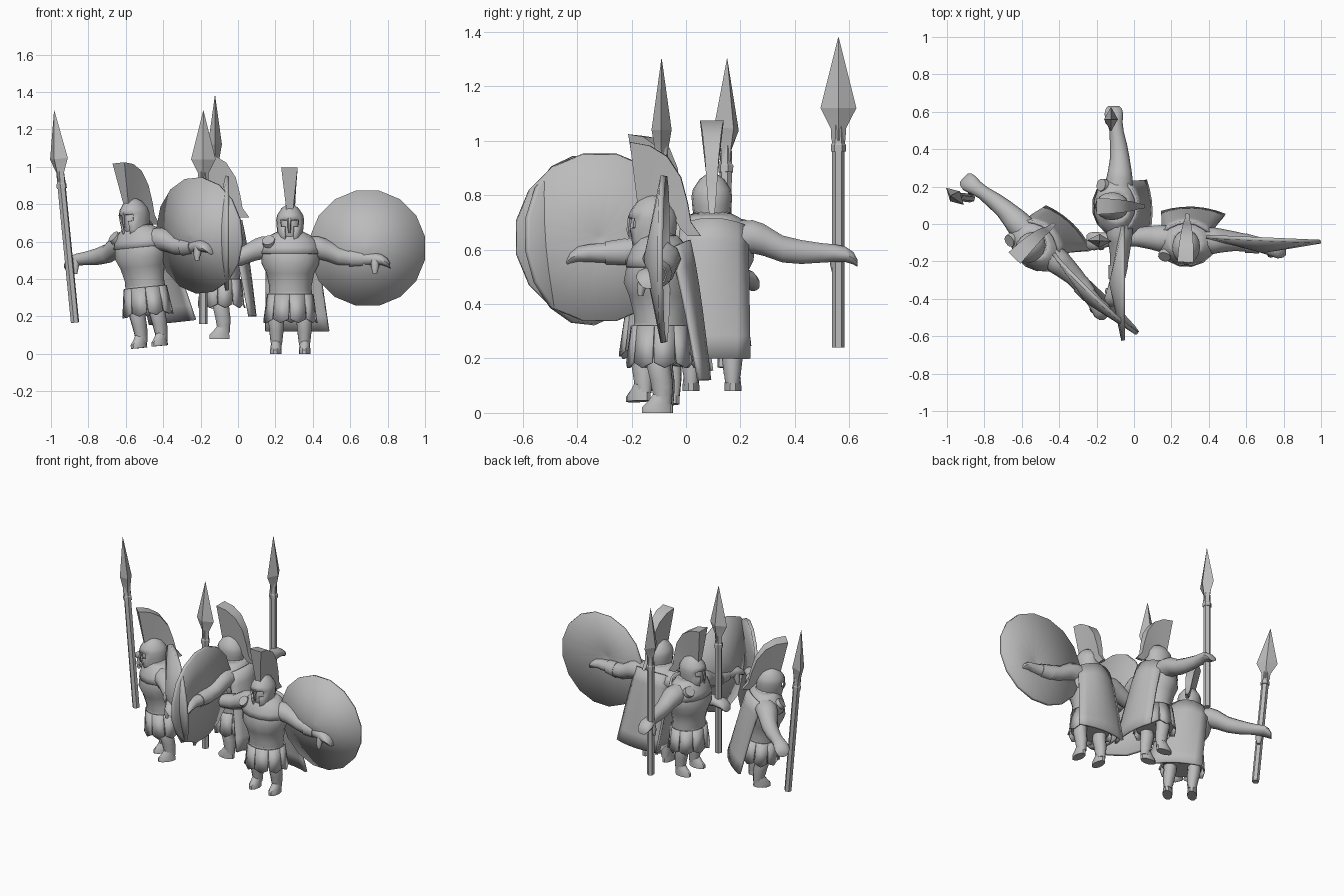
import bpy, bmesh
from math import sin, cos, pi, radians
from mathutils import Matrix, Vector, Euler

if "Cube" in bpy.data.objects:
    bpy.data.objects.remove(bpy.data.objects["Cube"])

stone = bpy.data.materials.new("grey_stone")
stone.use_nodes = True
GREY = (0.5, 0.5, 0.5, 1)
stone.diffuse_color = GREY
stone.node_tree.nodes["Principled BSDF"].inputs["Base Color"].default_value = GREY

parts = []  # (name, mesh, solidify thickness)


def finish(name, bm, thick=0, angle=40, mirror=False):
    """Store a part mesh, optionally with its mirrored twin."""
    bmesh.ops.recalc_face_normals(bm, faces=bm.faces)
    sides = ((1, "left_"), (-1, "right_")) if mirror else ((1, ""),)
    for sign, prefix in sides:
        copy = bm.copy()
        if sign < 0:
            bmesh.ops.scale(copy, vec=(-1, 1, 1), verts=copy.verts)
            bmesh.ops.reverse_faces(copy, faces=copy.faces)
        me = bpy.data.meshes.new(prefix + name)
        copy.to_mesh(me)
        copy.free()
        me.materials.append(stone)
        me.shade_smooth()
        me.set_sharp_from_angle(angle=radians(angle))
        parts.append((prefix + name, me, thick))
    bm.free()


def loft(rings, closed=True, caps=True):
    """Skin a list of point rings."""
    bm = bmesh.new()
    vs = [[bm.verts.new(p) for p in r] for r in rings]
    n = len(rings[0])
    for a, b in zip(vs, vs[1:]):
        for i in range(n if closed else n - 1):
            j = (i + 1) % n
            bm.faces.new((a[i], a[j], b[j], b[i]))
    if caps:
        bm.faces.new(vs[0])
        bm.faces.new(vs[-1])
    return bm


def ring(c, ra, rb, axis="z", n=14, shift=0.0):
    """Ellipse around c, across the given axis."""
    out = []
    for i in range(n):
        t = 2 * pi * (i + shift) / n
        a, b = ra * cos(t), rb * sin(t)
        off = {"z": (a, b, 0), "x": (0, a, b), "y": (a, 0, b)}[axis]
        out.append(Vector(c) + Vector(off))
    return out


def upright(stations, x=0, n=14, **kw):
    """Rings from (z, y, half width, half depth)."""
    return loft([ring((x, y, z), rx, ry, "z", n) for z, y, rx, ry in stations], **kw)


def sideways(stations, n=10):
    """Rings from (x, y, z, half depth, half height)."""
    return loft([ring((x, y, z), ry, rz, "x", n) for x, y, z, ry, rz in stations])


# Torso with breastplate bulge, mantle over the shoulders
finish("torso", upright([(.27, 0, .12, .1), (.36, 0, .113, .1), (.43, -.005, .128, .113),
                         (.48, -.01, .153, .128), (.55, -.005, .16, .12),
                         (.61, 0, .13, .095), (.66, -.01, .06, .06)]), angle=60)
finish("mantle", upright([(.535, -.005, .163, .122), (.57, -.005, .156, .115), (.605, -.005, .14, .1),
                          (.635, -.005, .1, .08), (.65, -.01, .07, .07)], caps=False), thick=.006, angle=60)

# Skirt: inner cone and a ring of broad pointed flaps
finish("under_skirt", upright([(.33, 0, .115, .1), (.2, 0, .125, .112)]))
bm = bmesh.new()
FLAPS = 9
for k in range(FLAPS):
    mid, half = 2 * pi * (k + .25) / FLAPS, pi / FLAPS

    def on_cone(t, z):
        grow = 1 + (.32 - z) * 1.2
        return bm.verts.new((.121 * grow * cos(t), .106 * grow * sin(t), z))
    bm.faces.new([on_cone(mid - half, .32), on_cone(mid - half * .92, .185), on_cone(mid, .165),
                  on_cone(mid + half * .92, .185), on_cone(mid + half, .32), on_cone(mid, .32)])
finish("skirt_flaps", bm, thick=.008, angle=20)

# Legs, greaves and feet
finish("leg", upright([(.28, 0, .05, .055), (.18, 0, .04, .042), (.1, .01, .035, .04),
                       (.03, .015, .026, .03)], x=.075, n=10), mirror=True)
finish("greave", upright([(.2, -.006, .036, .042), (.17, -.004, .042, .045), (.12, .006, .038, .043),
                          (.06, .01, .031, .035)], x=.075, n=10), angle=60, mirror=True)
finish("foot", upright([(0, -.012, .031, .056), (.02, -.012, .031, .056), (.045, 0, .028, .043),
                        (.08, .012, .024, .03)], x=.077, n=10), mirror=True)

# Arms, left bracer, hands
finish("arm", sideways([(.07, .01, .565, .07, .065), (.15, .01, .567, .07, .064), (.19, .012, .556, .063, .062),
                        (.26, .012, .522, .052, .052), (.33, .005, .511, .046, .046),
                        (.4, -.005, .508, .038, .038), (.45, -.015, .507, .042, .034),
                        (.49, -.02, .503, .05, .03), (.52, -.02, .488, .044, .024),
                        (.535, -.02, .47, .03, .014)]), angle=60, mirror=True)
finish("left_bracer", sideways([(.315, .005, .512, .052, .052), (.39, -.004, .508, .044, .044)]))
finish("thumb", upright([(.51, -.035, .024, .022), (.465, -.05, .021, .018), (.43, -.054, .012, .01)],
                        x=.455, n=8), angle=60, mirror=True)

# Head and open-faced helmet
finish("face", upright([(.59, -.03, .04, .045), (.64, -.035, .053, .066), (.7, -.033, .058, .07),
                        (.75, -.03, .045, .055)]))
COLS = 16
levels = [(.59, .055, .07), (.635, .062, .078), (.68, .067, .083), (.715, .07, .086),
          (.74, .065, .077), (.775, .042, .052), (.8, .008, .008)]
bm = loft([ring((0, -.03, z), rx, ry, "z", COLS) for z, rx, ry in levels], caps=False)
bm.faces.new([v for v in bm.verts if v.co.z > .79])


def is_opening(f):
    c = f.calc_center_median() + Vector((0, .03, 0))
    mouth = c.z < .68 and abs(c.x) < .025
    eyes = .68 < c.z < .715 and abs(c.x) < .05
    return c.y < 0 and (mouth or eyes)


bmesh.ops.delete(bm, geom=[f for f in bm.faces if is_opening(f)], context="FACES")
finish("helmet", bm, thick=.01)
finish("nose_guard", upright([(.725, -.112, .01, .009), (.67, -.119, .009, .008),
                              (.645, -.115, .004, .004)], n=6))

# Crest: fan section from (outer y, z, half width, inner y, z, half width)
crest = [(-.112, .995, .044, -.085, .77, .018), (-.04, .982, .04, -.045, .79, .018),
         (.025, .942, .034, .0, .785, .016), (.075, .865, .026, .035, .75, .014),
         (.1, .77, .02, .052, .715, .012), (.112, .7, .015, .07, .68, .01),
         (.148, .65, .01, .1, .65, .008)]
finish("crest", loft([[(-w, y, z), (w, y, z), (v, yi, zi), (-v, yi, zi)]
                      for y, z, w, yi, zi, v in crest]), angle=30)

# Cape hanging behind, wider and further back toward the hem
rows = []
for i in range(7):
    t = i / 6
    half, mid = .13 + .04 * t, .03 * t
    rows.append([(mid + half * u, .118 + .062 * t - (.06 - .03 * t) * u * u - .015 * (1 - t) ** 4,
                  .635 - .515 * t - .03 * u * u * (1 - t)) for u in (-1, -.7, -.35, 0, .35, .7, 1)])
finish("cape", loft(rows, closed=False, caps=False), thick=.015)

# Round brooch on the right shoulder
bm = bmesh.new()
turn = Matrix.Translation((-.112, -.08, .6)) @ Euler((radians(45), radians(-15), 0)).to_matrix().to_4x4()
bmesh.ops.create_cone(bm, cap_ends=True, segments=12, radius1=.036, radius2=.034, depth=.024, matrix=turn)
finish("brooch", bm)

# Shield: shallow cone along the left forearm
bm = loft([ring((.412, y, .565), r, r, "y", 16, .5) for r, y in ((.312, .03), (.012, -.032))], caps=False)
bm.faces.new([v for v in bm.verts if v.co.y < -.03])
finish("shield", bm, thick=.02)

# Spear: six-sided shaft, socket and diamond blade
SX, SY = -.465, -.03
finish("spear_shaft", loft([ring((SX, SY, z), .023, .023, n=6) for z in (.16, .89)]), angle=20)
finish("spear_socket", loft([ring((SX, SY, z), r, r, n=6)
                             for z, r in ((.88, .028), (.905, .028), (.91, .024), (.99, .02))]), angle=20)
finish("spear_blade", loft([ring((SX, SY, z), a, b, n=4) for z, a, b in
                            ((.92, .026, .024), (.965, .028, .024), (1.04, .066, .037),
                             (1.3, .001, .001))]), angle=15)

# Three soldiers: place, tilt and heading, and how the spear sits in the hand
soldiers = {
    "front_soldier": ((.28, -.093, 0), (0, 0, -2.5), (0, .013, 0)),
    "side_soldier": ((-.465, -.113, .037), (3.4, -4.5, -44), (.01, -.062, .012)),
    "rear_soldier": ((-.088, .095, .08), (0, 0, -90), (0, -.005, 0)),
}
for who, (place, tilt, grip) in soldiers.items():
    pose = Matrix.Translation(place) @ Euler([radians(a) for a in tilt]).to_matrix().to_4x4()
    for name, me, thick in parts:
        ob = bpy.data.objects.new(who + "_" + name, me)
        bpy.context.collection.objects.link(ob)
        ob.matrix_world = pose @ Matrix.Translation(grip) if name.startswith("spear") else pose
        if thick:
            mod = ob.modifiers.new("thickness", "SOLIDIFY")
            mod.thickness = thick
            mod.offset = 0
